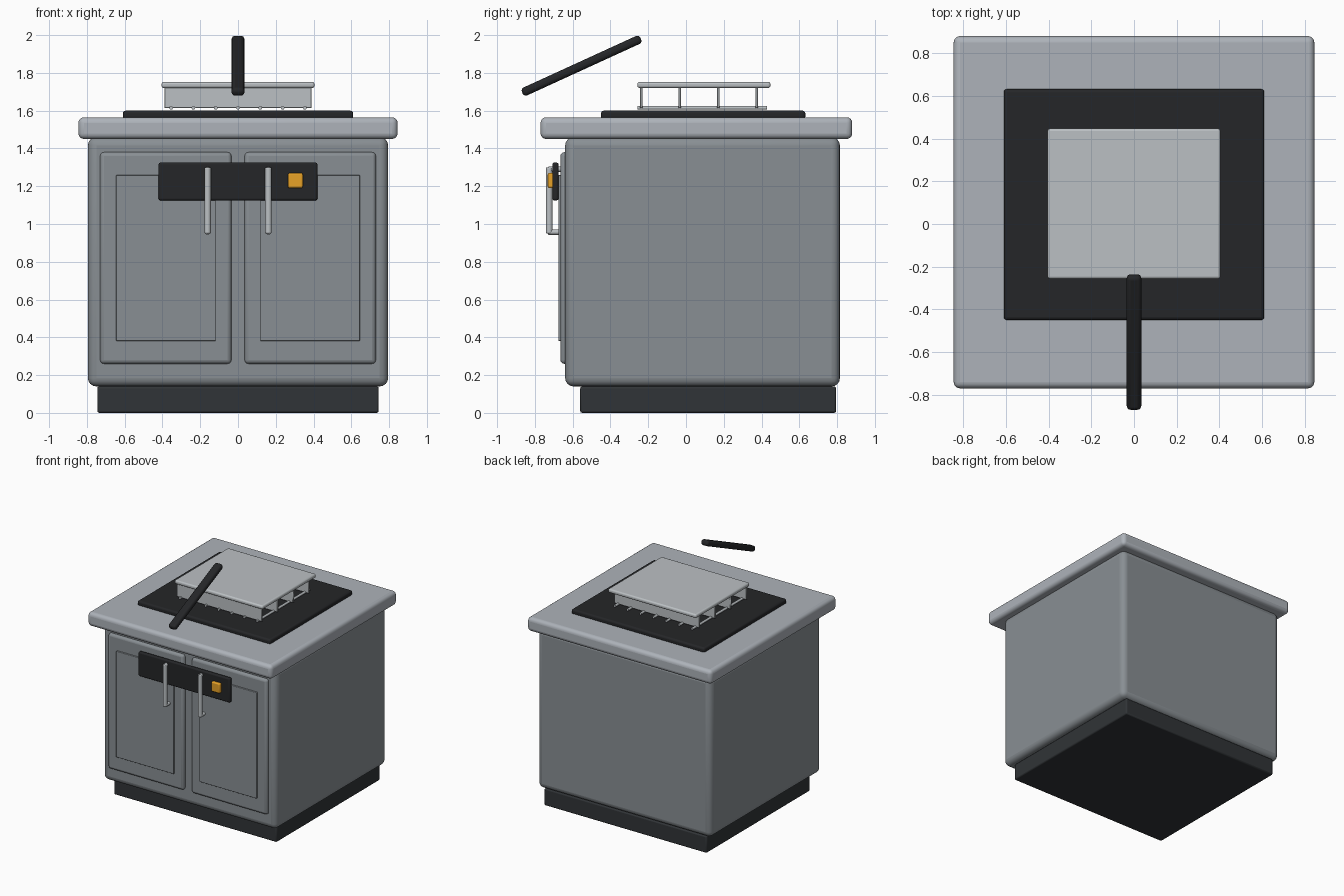
import bpy, math

if "Cube" in bpy.data.objects:
    bpy.data.objects.remove(bpy.data.objects["Cube"])


def material(name, r, g, b):
    m = bpy.data.materials.new(name)
    m.diffuse_color = (r, g, b, 1)
    m.use_nodes = True
    m.node_tree.nodes["Principled BSDF"].inputs["Base Color"].default_value = m.diffuse_color
    return m


STEEL = material("steel", 0.25, 0.275, 0.295)
TOP = material("brushed_top", 0.42, 0.45, 0.49)
BRIGHT = material("bright_metal", 0.50, 0.53, 0.55)
BLACK = material("black", 0.018, 0.019, 0.021)
KICK = material("charcoal", 0.03, 0.034, 0.038)
AMBER = material("amber", 0.80, 0.36, 0.02)


def finish(ob, name, mat, bevel, segments):
    ob.name = name
    ob.data.materials.append(mat)
    if bevel:
        mod = ob.modifiers.new("bevel", "BEVEL")
        mod.width, mod.segments = bevel, segments
        mod.limit_method = "ANGLE"
    bpy.ops.object.shade_smooth_by_angle(angle=math.radians(35))
    return ob


def box(name, x, y, z, mat, bevel=0.0, segments=3):
    """Bevelled box from (min, max) pairs."""
    bpy.ops.mesh.primitive_cube_add(size=1, location=[sum(p) / 2 for p in (x, y, z)])
    ob = bpy.context.object
    ob.scale = [p[1] - p[0] for p in (x, y, z)]
    bpy.ops.object.transform_apply(location=False, rotation=False, scale=True)
    return finish(ob, name, mat, bevel, segments)


def rod(name, centre, radius, length, axis, mat, bevel=0.0):
    rot = (math.pi / 2, 0, 0) if axis == "y" else (0, 0, 0)
    bpy.ops.mesh.primitive_cylinder_add(vertices=16, radius=radius, depth=length,
                                        location=centre, rotation=rot)
    return finish(bpy.context.object, name, mat, bevel, 2)


# Cabinet
box("plinth", (-0.745, 0.745), (-0.56, 0.795), (0, 0.14), KICK, 0.01, 2)
box("cabinet_body", (-0.795, 0.795), (-0.64, 0.815), (0.14, 1.46), STEEL, 0.045, 4)
box("countertop", (-0.845, 0.845), (-0.77, 0.88), (1.45, 1.565), TOP, 0.03, 4)

# Doors with raised panels and bar handles
for side, s in (("left", -1), ("right", 1)):
    def span(a, b):
        return tuple(sorted((s * a, s * b)))
    box(side + "_door", span(0.035, 0.73), (-0.665, -0.62), (0.26, 1.38), STEEL, 0.02)
    box(side + "_door_panel", span(0.118, 0.645), (-0.676, -0.65), (0.38, 1.26), STEEL, 0.004, 2)
    hx = s * 0.161
    rod(side + "_handle", (hx, -0.724, 1.125), 0.0175, 0.35, "z", BRIGHT, 0.005)
    for end, z in (("lower", 0.957), ("upper", 1.29)):
        rod(f"{side}_handle_{end}_mount", (hx, -0.695, z), 0.014, 0.07, "y", BRIGHT, 0.003)

# Control panel and button
box("control_panel", (-0.42, 0.42), (-0.708, -0.675), (1.125, 1.325), BLACK, 0.01)
box("control_button", (0.265, 0.343), (-0.732, -0.70), (1.19, 1.27), AMBER, 0.008)

# Cooktop and grate: lengthwise bars, cross plates, flat top
box("cooktop", (-0.61, 0.61), (-0.45, 0.632), (1.555, 1.60), BLACK, 0.015)
for i in range(7):
    rod(f"grate_bar_{i + 1}", ((i - 3) * 0.118, 0.085, 1.615), 0.01, 0.685, "y", BRIGHT)
for i in range(4):
    y = -0.237 + i * 0.204
    box(f"grate_plate_{i + 1}", (-0.39, 0.39), (y - 0.007, y + 0.007), (1.613, 1.73), BRIGHT, 0.003, 1)
box("griddle_top", (-0.405, 0.405), (-0.257, 0.447), (1.72, 1.752), BRIGHT, 0.012)

# Floating tilted lever
lever = box("lever", (-0.034, 0.034), (-0.905, -0.215), (1.815, 1.861), BLACK, 0.018)
lever.rotation_euler.x = math.radians(24.6)
lever.location = (0, -0.553, 1.838)
